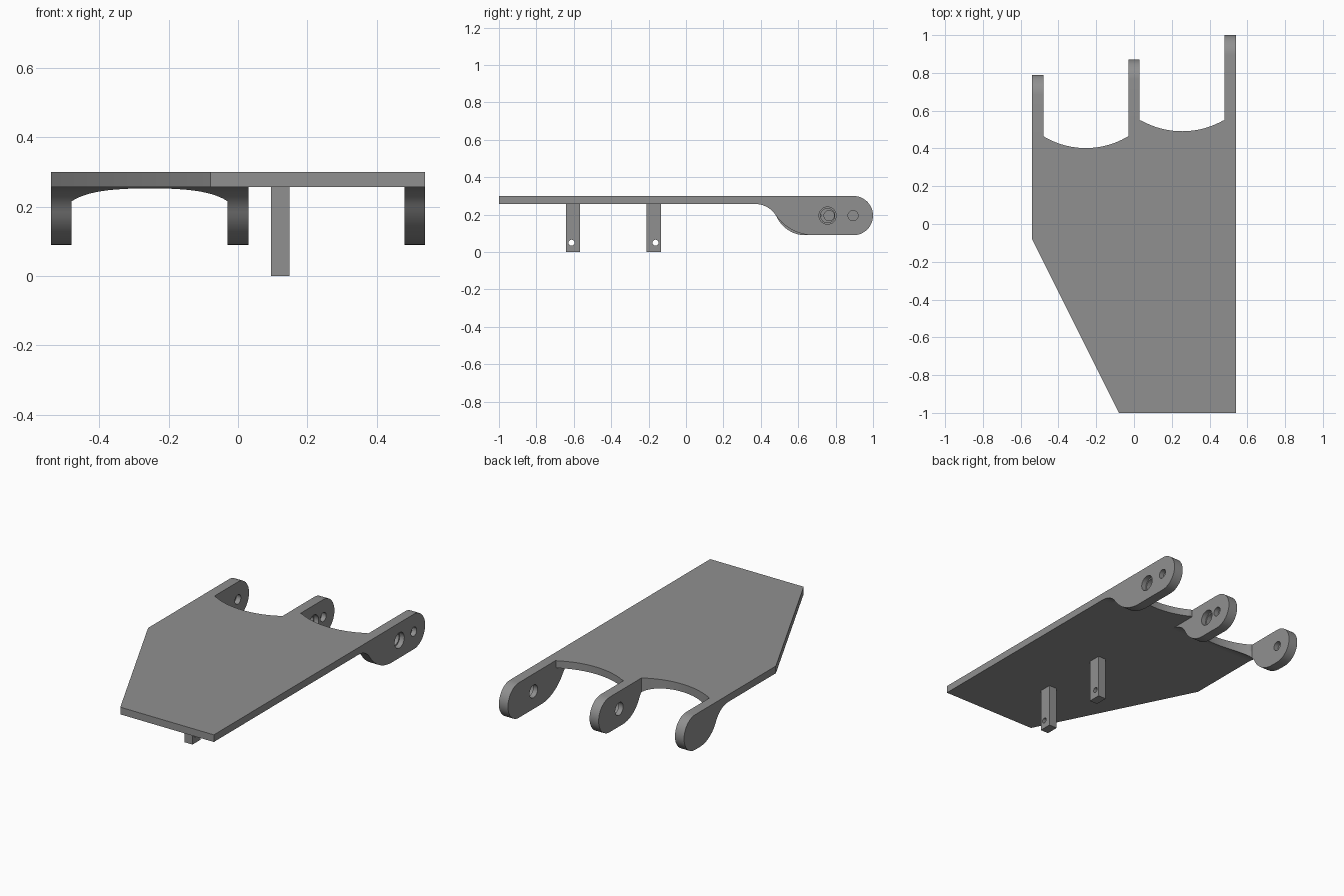
import bpy, bmesh, math
from mathutils import Matrix

if "Cube" in bpy.data.objects:
    bpy.data.objects.remove(bpy.data.objects["Cube"])

grey = bpy.data.materials.new("plain grey")
grey.diffuse_color = (0.28, 0.28, 0.28, 1)
grey.use_nodes = True
grey.node_tree.nodes["Principled BSDF"].inputs["Base Color"].default_value = grey.diffuse_color
TOP, UNDER, LOW = 0.30, 0.257, 0.09
R_END = (TOP - LOW) / 2
Z_PIN = LOW + R_END


def prism(name, pts, axis, lo, hi):
    """Extrude an outline: (x, y) along z, or (y, z) along x."""
    bm = bmesh.new()
    rows = [[bm.verts.new((a, b, t) if axis == 'Z' else (t, a, b)) for a, b in pts]
            for t in (lo, hi)]
    bm.faces.new(rows[0])
    bm.faces.new(rows[1])
    n = len(pts)
    for i in range(n):
        j = (i + 1) % n
        bm.faces.new((rows[0][i], rows[0][j], rows[1][j], rows[1][i]))
    bmesh.ops.recalc_face_normals(bm, faces=bm.faces)
    return finish(name, bm)


def finish(name, bm):
    me = bpy.data.meshes.new(name)
    bm.to_mesh(me)
    bm.free()
    me.materials.append(grey)
    ob = bpy.data.objects.new(name, me)
    bpy.context.collection.objects.link(ob)
    return ob


def cut(ob, cutter):
    m = ob.modifiers.new("cut", 'BOOLEAN')
    m.operation, m.solver, m.object = 'DIFFERENCE', 'EXACT', cutter
    bpy.context.view_layer.objects.active = ob
    bpy.ops.object.modifier_apply(modifier=m.name)
    bpy.data.objects.remove(cutter)


def hole(ob, y, z, r, x0, x1):
    """Round hole along x."""
    bm = bmesh.new()
    bmesh.ops.create_cone(bm, cap_ends=True, segments=32, radius1=r, radius2=r, depth=x1 - x0)
    bmesh.ops.transform(bm, verts=bm.verts, matrix=Matrix.Translation(
        ((x0 + x1) / 2, y, z)) @ Matrix.Rotation(math.pi / 2, 4, 'Y'))
    cut(ob, finish("hole_cutter", bm))


def arc(cx, cy, r, a0, a1, n):
    return [(cx + r * math.cos(a0 + (a1 - a0) * i / n),
             cy + r * math.sin(a0 + (a1 - a0) * i / n)) for i in range(n + 1)]


def scallop(x0, x1, y, sag):
    """Hollow from x1 back to x0, dipping by sag."""
    h = (x1 - x0) / 2
    r = (h * h + sag * sag) / (2 * sag)
    a = math.asin(h / r)
    return arc((x0 + x1) / 2, y - sag + r, r, -math.pi / 2 + a, -math.pi / 2 - a, 24)


def swoop(big_r):
    """S-curve from the plate underside down to the lug bottom."""
    r, y0 = 0.13, 0.37
    z0, z1 = UNDER - r, LOW + big_r
    t = math.asin((z1 - z0) / (r + big_r))
    y1 = y0 + (r + big_r) * math.cos(t)
    return (arc(y0, z0, r, math.pi / 2, t, 12)
            + arc(y1, z1, big_r, math.pi + t, 1.5 * math.pi, 14)[1:])


def lug(name, x0, x1, y_plate, y_end, big_r):
    yc = y_end - R_END
    pts = swoop(big_r)
    if pts[-1][0] > yc - 0.002:
        yc = pts[-1][0] + 0.002
    pts += arc(yc, Z_PIN, R_END, -math.pi / 2, math.pi / 2, 24)
    pts += [(y_plate, TOP), (y_plate, UNDER)]
    return prism(name, pts, 'X', x0, x1)


# Flat plate with clipped corner and two scallops in the back edge
left_scallop = scallop(-0.48, -0.03, 0.465, 0.063)
right_scallop = scallop(0.04, 0.47, 0.547, 0.056)
plate = prism("plate", [(-0.54, -0.08), (-0.08, -1), (0.54, -1), (0.54, 0.547), (0.48, 0.547)]
              + right_scallop + [(0.03, 0.547), (-0.03, 0.547)] + left_scallop
              + [(-0.54, 0.465)], 'Z', UNDER, TOP)

# Sloping web under the plate between left and middle lugs
web = prism("web", [p for p in swoop(0.17) if p[0] < 0.53] + [(0.53, UNDER)], 'X', -0.48, -0.03)
cut(web, prism("web_cutter", left_scallop + [(-0.5, 0.47), (-0.5, 0.7), (0, 0.7), (0, 0.47)],
               'Z', 0, 0.4))

# Three hinge lugs
left = lug("left_lug", -0.54, -0.48, 0.465, 0.79, 0.17)
middle = lug("middle_lug", -0.03, 0.03, 0.547, 0.87, 0.17)
right = lug("right_lug", 0.48, 0.54, 0.547, 1.0, 0.25)

# Blind pin sockets, and stepped through holes
hole(left, 0.685, Z_PIN, 0.028, -0.51, -0.4)
for ob, x, y_small, y_big in ((middle, 0, 0.765, 0.675), (right, 0.51, 0.893, 0.757)):
    hole(ob, y_small, Z_PIN, 0.027, x, x + 0.1)
    hole(ob, y_big, Z_PIN, 0.038, x - 0.1, x + 0.1)
    hole(ob, y_big, Z_PIN, 0.046, x, x + 0.1)

# Two drilled tabs hanging below
for name, y0, y1, yh in (("front_tab", -0.642, -0.566, -0.612), ("rear_tab", -0.211, -0.135, -0.163)):
    tab = prism(name, [(y0, 0), (y1, 0), (y1, UNDER), (y0, UNDER)], 'X', 0.095, 0.148)
    hole(tab, yh, 0.05, 0.016, 0, 0.3)

bpy.ops.object.select_all(action='SELECT')
bpy.context.view_layer.objects.active = plate
bpy.ops.object.shade_smooth_by_angle(angle=math.radians(30))
